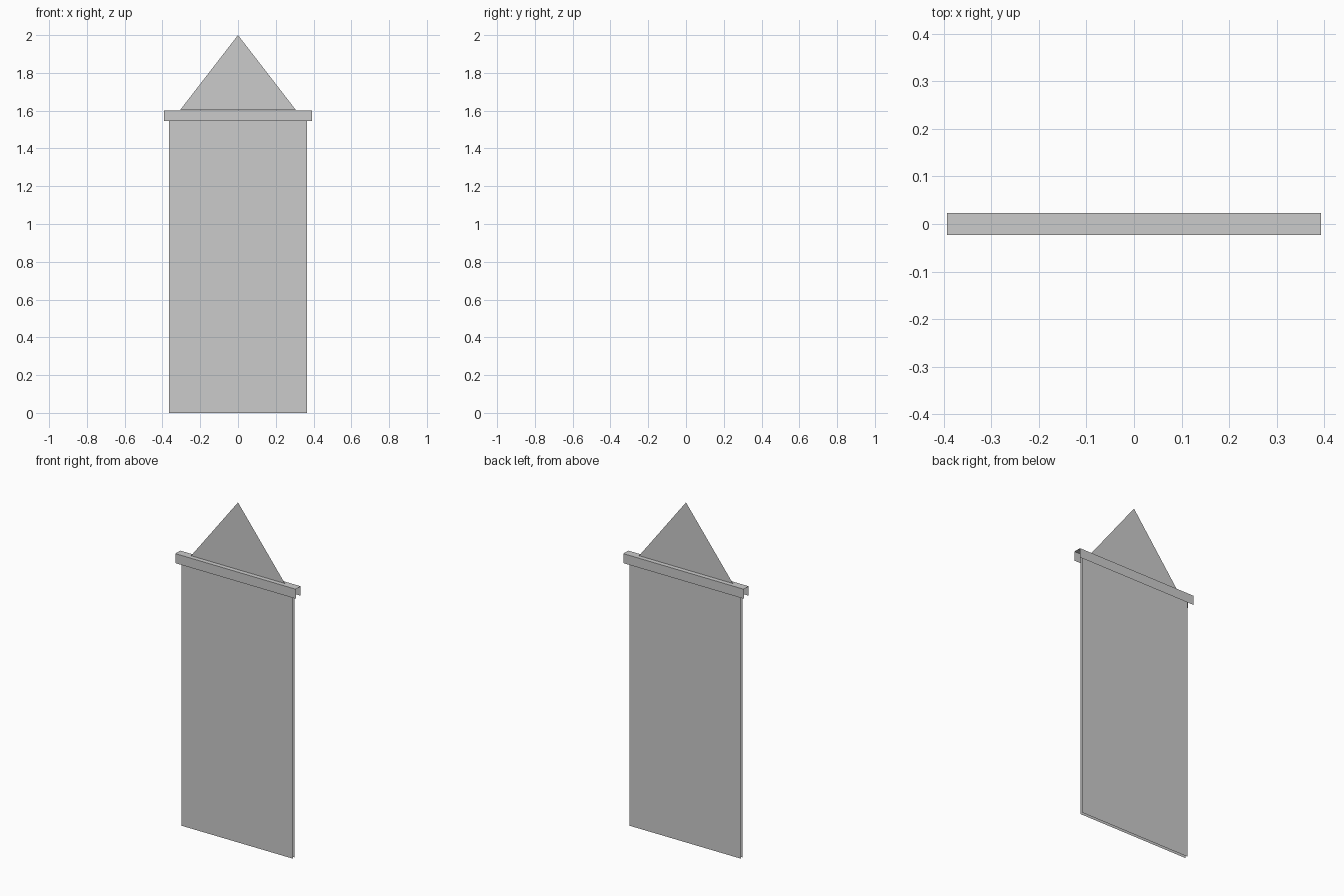
import bpy

if "Cube" in bpy.data.objects:
    bpy.data.objects.remove(bpy.data.objects["Cube"])


def sheet_object(name, faces):
    """Make an object from a few separate flat polygons."""
    verts, polys = [], []
    for face in faces:
        polys.append(range(len(verts), len(verts) + len(face)))
        verts.extend(face)
    mesh = bpy.data.meshes.new(name)
    mesh.from_pydata(verts, [], [list(p) for p in polys])
    obj = bpy.data.objects.new(name, mesh)
    bpy.context.collection.objects.link(obj)
    return obj


def upright(half_width, y, z0, z1, side):
    """Upright rectangle facing -y (side = -1) or +y (side = 1)."""
    w = -half_width * side
    return [(-w, y, z0), (w, y, z0), (w, y, z1), (-w, y, z1)][::1]


# cloth: front and back sheets with open edges
sheet_object("banner_cloth",
             [upright(0.364, s * 0.009, 0.0, 1.59, s) for s in (-1, 1)])

# rail: inverted channel, open at the ends and underneath
W, D, Z0, Z1 = 0.393, 0.023, 1.546, 1.602
profile = [(-D, Z0), (-D, Z1), (D, Z1), (D, Z0)]
verts = [(x, y, z) for y, z in profile for x in (-W, W)]
mesh = bpy.data.meshes.new("hanging_rail")
mesh.from_pydata(verts, [], [(2 * i, 2 * i + 1, 2 * i + 3, 2 * i + 2) for i in range(3)])
rail = bpy.data.objects.new("hanging_rail", mesh)
bpy.context.collection.objects.link(rail)

# hanging cord: a single flat triangle
sheet_object("hanging_cord", [[(-0.306, 0, 1.604), (0.306, 0, 1.604), (0, 0, 2.0)]])

# cloth normals should face outwards
cloth = bpy.data.objects["banner_cloth"].data
for poly in cloth.polygons:
    if poly.normal.y * poly.center.y < 0:
        poly.flip()
cloth.update()
